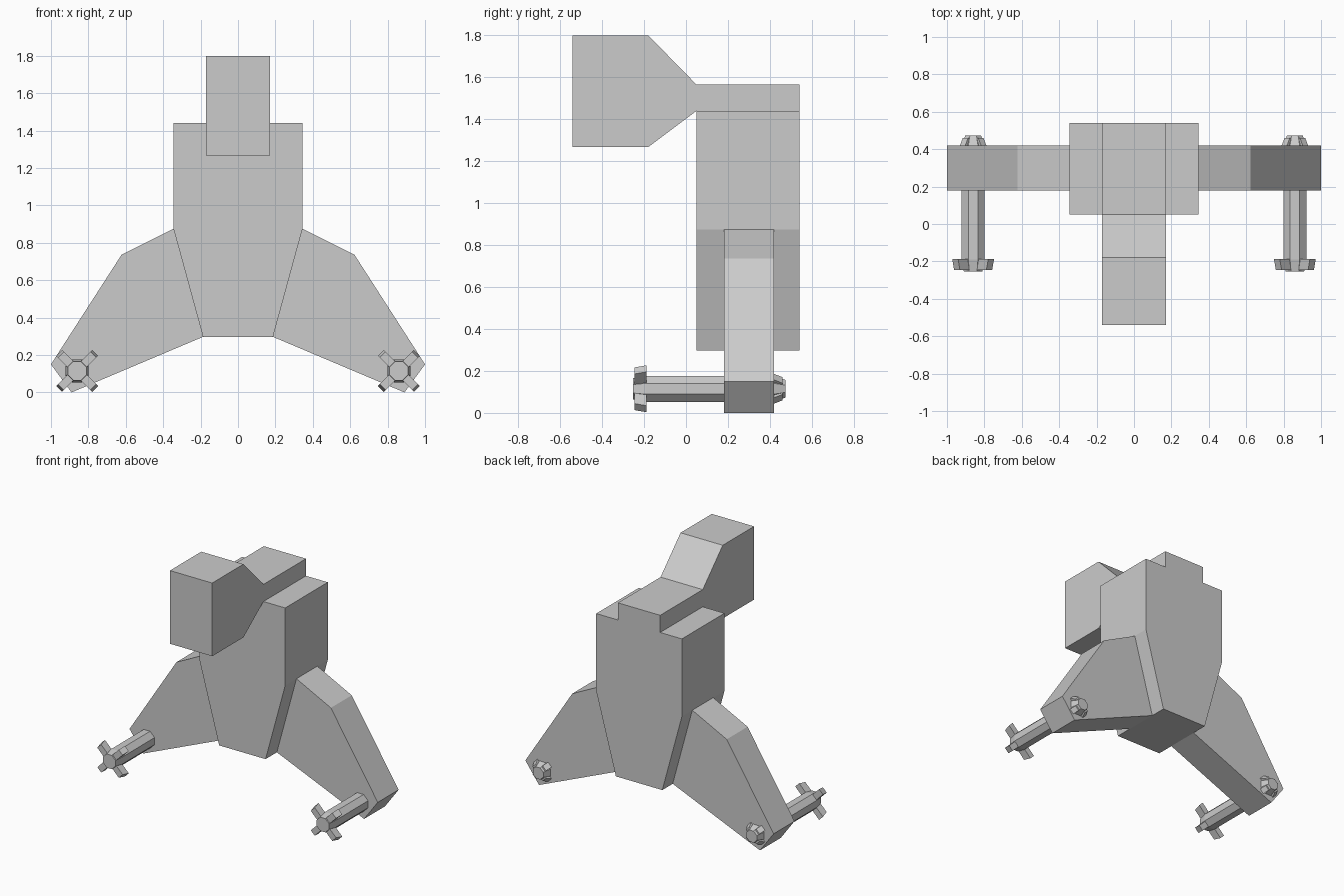
import bpy, bmesh, math
from mathutils import Matrix, Vector

if "Cube" in bpy.data.objects:
    bpy.data.objects.remove(bpy.data.objects["Cube"])

GX, GZ = 0.86, 0.115   # gun axis


def solid(name, rings, matrix=None, mirror=False):
    """Closed solid skinned through matching rings of points."""
    bm = bmesh.new()
    vr = [[bm.verts.new(p) for p in ring] for ring in rings]
    n = len(vr[0])
    for a, b in zip(vr, vr[1:]):
        for i in range(n):
            j = (i + 1) % n
            bm.faces.new((a[i], a[j], b[j], b[i]))
    bm.faces.new(vr[0])
    bm.faces.new(vr[-1])
    if matrix:
        bmesh.ops.transform(bm, matrix=matrix, verts=bm.verts)
    bmesh.ops.recalc_face_normals(bm, faces=bm.faces)
    me = bpy.data.meshes.new(name)
    bm.to_mesh(me)
    bm.free()
    ob = bpy.data.objects.new(name, me)
    bpy.context.collection.objects.link(ob)
    if mirror:
        ob.modifiers.new("mirror", 'MIRROR').use_mirror_merge = False
    return ob


def front_prism(name, pts, y0, y1, **kw):
    return solid(name, [[(x, y, z) for x, z in pts] for y in (y0, y1)], **kw)


def side_prism(name, pts, half, **kw):
    return solid(name, [[(x, y, z) for y, z in pts] for x in (-half, half)], **kw)


# Torso block
front_prism("body", [(-0.345, 1.44), (0.345, 1.44), (0.345, 0.875),
                     (0.187, 0.297), (-0.187, 0.297), (-0.345, 0.875)], 0.05, 0.54)

# Head with flared neck lying on the torso
side_prism("head", [(-0.54, 1.80), (-0.18, 1.80), (0.05, 1.565), (0.54, 1.565),
                    (0.54, 1.44), (0.05, 1.44), (-0.18, 1.267), (-0.54, 1.267)], 0.17)

# Wings
front_prism("wing", [(0.345, 0.875), (0.622, 0.737), (1.0, 0.15), (0.89, 0.0),
                     (0.187, 0.297)], 0.18, 0.42, mirror=True)

# Eight-sided gun barrels running through the wings
at_gun = Matrix.Translation((GX, 0, GZ))
rings = []
for y, flat in [(-0.253, 0.05), (-0.19, 0.062), (0.42, 0.062), (0.474, 0.042)]:
    r = flat / math.cos(math.pi / 8)
    rings.append([(r * math.cos(math.pi / 8 + k * math.pi / 4), y,
                   r * math.sin(math.pi / 8 + k * math.pi / 4)) for k in range(8)])
solid("gun_barrel", rings, matrix=at_gun, mirror=True)

# Diagonal fins at the muzzle and the rear cap
for k in range(4):
    m = at_gun @ Matrix.Rotation(math.pi / 4 + k * math.pi / 2, 4, 'Y')
    side_prism("muzzle_fin", [(-0.245, 0.03), (-0.245, 0.122), (-0.188, 0.136),
                              (-0.188, 0.03)], 0.022, matrix=m, mirror=True)
    side_prism("rear_fin", [(0.40, 0.03), (0.40, 0.082), (0.42, 0.08), (0.46, 0.058),
                            (0.46, 0.03)], 0.02, matrix=m, mirror=True)
